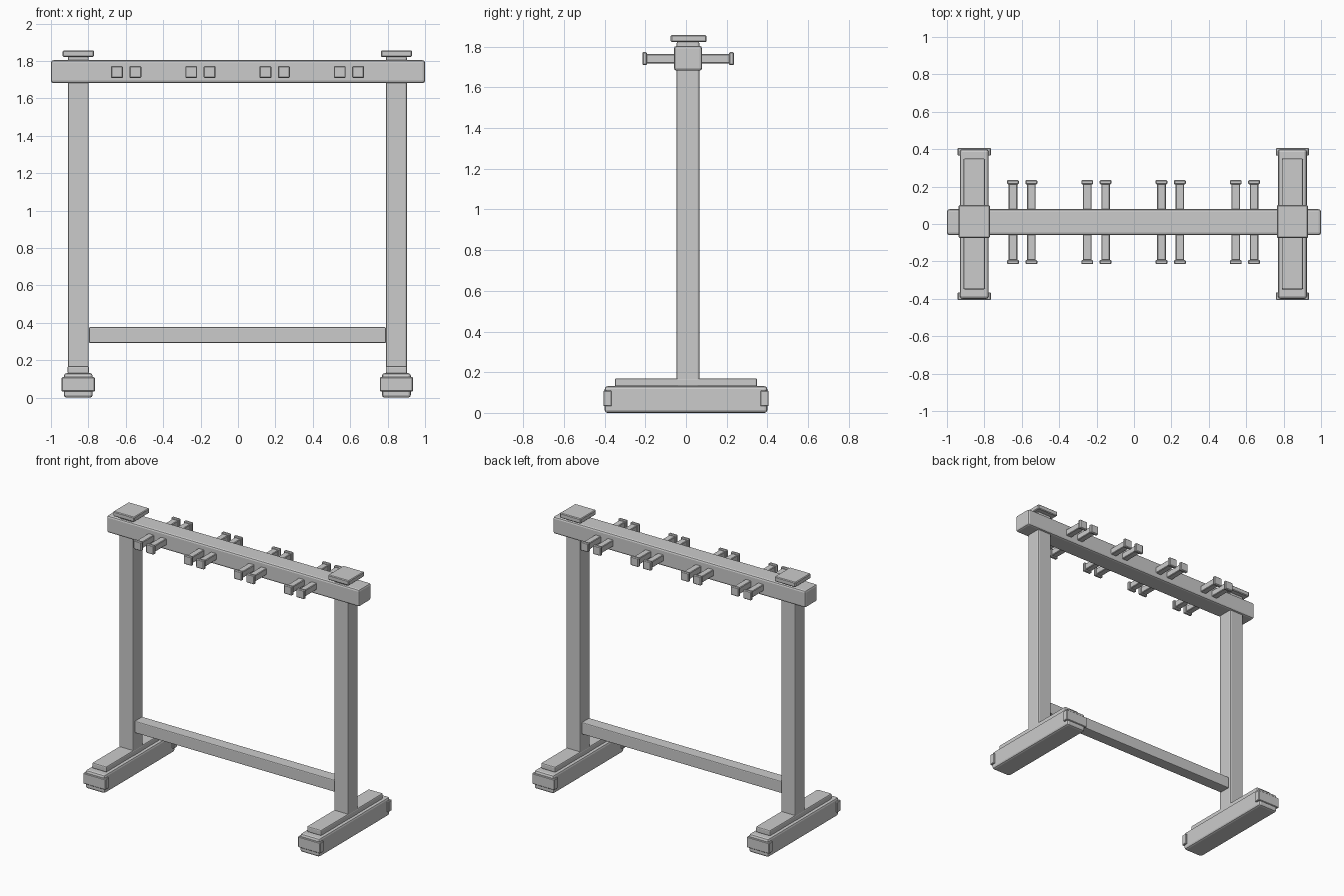
import bpy, bmesh

if "Cube" in bpy.data.objects:
    bpy.data.objects.remove(bpy.data.objects["Cube"])

YC = 0.01  # upright frame sits slightly behind the feet centre line


def box(name, x, y, z, bevel=0.01, segments=2):
    """Bevelled box from (min, max) ranges on each axis."""
    bm = bmesh.new()
    bmesh.ops.create_cube(bm, size=1)
    for v in bm.verts:
        for i, (lo, hi) in enumerate((x, y, z)):
            v.co[i] = lo if v.co[i] < 0 else hi
    bmesh.ops.bevel(bm, geom=bm.edges[:], offset=bevel, segments=segments,
                    profile=0.5, affect='EDGES')
    bmesh.ops.recalc_face_normals(bm, faces=bm.faces[:])
    me = bpy.data.meshes.new(name)
    bm.to_mesh(me)
    bm.free()
    ob = bpy.data.objects.new(name, me)
    bpy.context.collection.objects.link(ob)
    return ob


def span(c, size):
    return (c - size / 2, c + size / 2)


# top beam and lower crossbar
box("top_beam", (-1, 1), span(YC, 0.138), (1.682, 1.804), 0.013)
box("crossbar", (-0.797, 0.791), span(YC, 0.085), (0.292, 0.377), 0.006)

# end frames: post, foot, foot plate, foot end caps, finial cap
for side, xc in (("left", -0.854), ("right", 0.847)):
    box(f"{side}_post", span(xc, 0.112), span(YC, 0.112), (0.12, 1.826), 0.009)
    box(f"{side}_foot", span(xc, 0.154), (-0.4, 0.4), (0, 0.131), 0.014)
    box(f"{side}_foot_plate", span(xc, 0.114), (-0.35, 0.35), (0.129, 0.17), 0.008)
    for end, s in (("front", -1), ("back", 1)):
        box(f"{side}_{end}_foot_cap", span(xc, 0.177), span(s * 0.386, 0.041),
            (0.033, 0.11), 0.004, 1)
    box(f"{side}_post_cap", span(xc, 0.166), span(YC + 0.003, 0.176),
        (1.822, 1.857), 0.005, 1)

# paired hanging pegs with square end stops, on both faces of the beam
for i in range(4):
    for j, dx in enumerate((-0.049, 0.049)):
        xc = -0.598 + i * 0.397 + dx
        for face, s in (("front", -1), ("back", 1)):
            y0, y1, y2 = (YC + s * d for d in (0.065, 0.205, 0.225))
            tag = f"{face}_{i + 1}_{j + 1}"
            box(f"peg_{tag}", span(xc, 0.046), sorted((y0, y1)),
                span(1.741, 0.046), 0.004, 1)
            box(f"peg_stop_{tag}", span(xc, 0.064), sorted((y1 - s * 0.003, y2)),
                span(1.741, 0.064), 0.005, 1)
